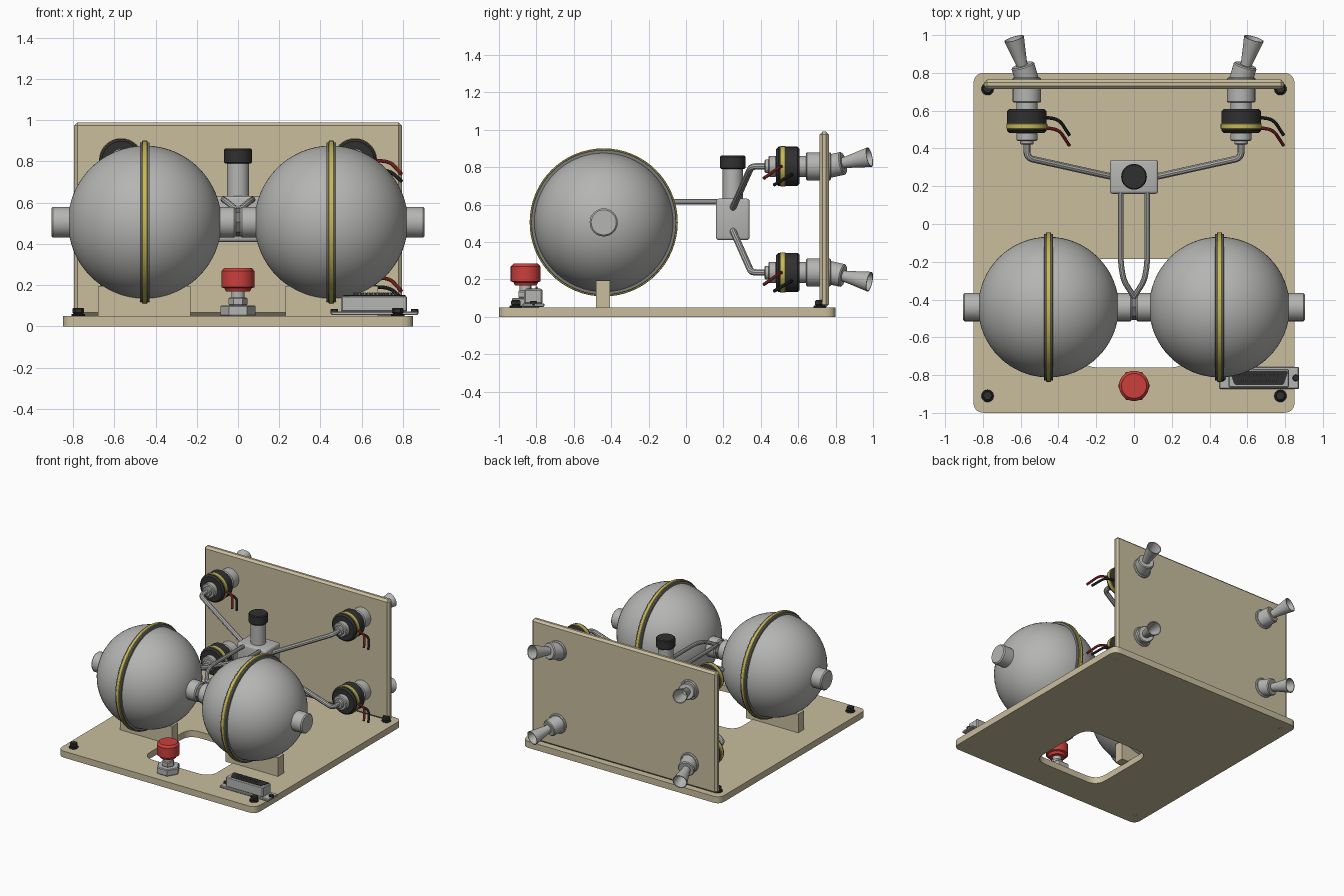
import bpy, bmesh, math
from mathutils import Vector

cube = bpy.data.objects.get("Cube")
if cube:
    bpy.data.objects.remove(cube, do_unlink=True)


def material(name, rgb):
    m = bpy.data.materials.new(name)
    m.use_nodes = True
    m.diffuse_color = (*rgb, 1)
    m.node_tree.nodes["Principled BSDF"].inputs["Base Color"].default_value = (*rgb, 1)
    return m


TAN = material("tan board", (.58, .51, .34))
GREY = material("light metal", (.46, .46, .45))
STEEL = material("dark steel", (.2, .2, .2))
YELLOW = material("yellow band", (.56, .48, .1))
BLACK = material("black plastic", (.03, .03, .03))
RED = material("red knob", (.6, .05, .045))
WIRE = material("red wire", (.35, .03, .025))


def finish(name, bm, mat, loc=(0, 0, 0), rot=None):
    bmesh.ops.remove_doubles(bm, verts=bm.verts, dist=1e-5)
    bmesh.ops.recalc_face_normals(bm, faces=bm.faces)
    for f in bm.faces:
        f.smooth = True
    for e in bm.edges:
        e.smooth = e.calc_face_angle(0) < math.radians(32)
    me = bpy.data.meshes.new(name)
    bm.to_mesh(me)
    bm.free()
    me.materials.append(mat)
    ob = bpy.data.objects.new(name, me)
    ob.location = loc
    if rot:
        ob.rotation_mode = 'QUATERNION'
        ob.rotation_quaternion = rot
    bpy.context.collection.objects.link(ob)
    return ob


def lathe(name, profile, mat, loc, axis=(0, 0, 1), n=32):
    """Spin (radius, height) points about an axis."""
    bm = bmesh.new()
    rings = [[bm.verts.new((r * math.cos(math.tau * i / n), r * math.sin(math.tau * i / n), h))
              for i in range(n)] for r, h in profile]
    for a, b in zip(rings, rings[1:]):
        for i in range(n):
            j = (i + 1) % n
            bm.faces.new((a[i], a[j], b[j], b[i]))
    return finish(name, bm, mat, loc, Vector(axis).to_track_quat('Z', 'Y'))


def drum(name, r, h0, h1, mat, loc, axis=(0, 0, 1), bev=.006, n=32):
    pts = [(0, h0), (r - bev, h0), (r, h0 + bev), (r, h1 - bev), (r - bev, h1), (0, h1)]
    return lathe(name, pts, mat, loc, axis, n)


def box(name, lo, hi, mat, bev=0, seg=1):
    bm = bmesh.new()
    bmesh.ops.create_cube(bm, size=1)
    for v in bm.verts:
        v.co = [lo[i] + (v.co[i] + .5) * (hi[i] - lo[i]) for i in range(3)]
    if bev:
        bmesh.ops.bevel(bm, geom=bm.edges[:], offset=bev, segments=seg,
                        affect='EDGES', profile=.5)
    return finish(name, bm, mat)


def rounded(points, d, closed=False, steps=6):
    """Replace each corner of a path by a quadratic arc."""
    pts = [Vector(p) for p in points]
    out = []
    for i, p in enumerate(pts):
        if not closed and i in (0, len(pts) - 1):
            out.append(p)
            continue
        a, b = pts[i - 1], pts[(i + 1) % len(pts)]
        a, b = p + (a - p).normalized() * d, p + (b - p).normalized() * d
        for k in range(steps + 1):
            t = k / steps
            out.append(a * (1 - t) ** 2 + p * 2 * t * (1 - t) + b * t * t)
    return out


def curve_part(name, paths, mat, loc=(0, 0, 0), closed=False, **settings):
    cu = bpy.data.curves.new(name, 'CURVE')
    for key, value in settings.items():
        setattr(cu, key, value)
    for path in paths:
        sp = cu.splines.new('POLY')
        sp.points.add(len(path) - 1)
        for q, p in zip(sp.points, path):
            q.co = (*p, 1)
        sp.use_cyclic_u = closed
    tmp = bpy.data.objects.new(name + " path", cu)
    bpy.context.collection.objects.link(tmp)
    dg = bpy.context.evaluated_depsgraph_get()
    me = bpy.data.meshes.new_from_object(tmp.evaluated_get(dg))
    bm = bmesh.new()
    bm.from_mesh(me)
    bpy.data.objects.remove(tmp, do_unlink=True)
    bpy.data.meshes.remove(me)
    return finish(name, bm, mat, loc)


def tube(name, points, r, mat, d=.04):
    return curve_part(name, [rounded(points, d)], mat, dimensions='3D', bevel_depth=r,
                      bevel_resolution=3, use_fill_caps=True)


def rect(x, y0, y1):
    return [(-x, y0, 0), (x, y0, 0), (x, y1, 0), (-x, y1, 0)]


# Base board with its opening, and the upright board
curve_part("base_board", [rounded(rect(.85, -1, .8), .06, True),
                          rounded(rect(.29, -.76, -.185), .1, True)],
           TAN, (0, 0, .025), True, dimensions='2D', fill_mode='BOTH', extrude=.025)
box("back_board", (-.795, .714, .05), (.795, .764, .99), TAN, .016)

# Corner bolts
for x in (-.775, .775):
    for y in (-.91, .715):
        drum("bolt_washer", .033, .05, .06, BLACK, (x, y, 0), bev=.002, n=20)
        drum("bolt_head", .029, .06, .09, BLACK, (x, y, 0), n=6)
        drum("bolt_end", .018, -.001, .01, GREY, (x, y, 0), bev=0, n=16)

# Round tanks with banded seams, supports and ports
TY, TZ, TR = -.44, .505, .372
for s, side in ((1, "left"), (-1, "right")):
    c, out = (s * .4525, TY, TZ), (s, 0, 0)
    arc = [(TR * math.sin(math.pi * i / 32), -TR * math.cos(math.pi * i / 32)) for i in range(33)]
    lathe(side + "_tank", arc, GREY, c, out, 64)
    for h in (-.018, .018):
        drum(side + "_tank_flange", .388, h - .006, h + .006, STEEL, c, out, .002, 64)
    drum(side + "_tank_band", .396, -.013, .013, YELLOW, c, out, .003, 64)
    drum(side + "_outer_port", .075, .3, .4525, GREY, c, out, .008)
    drum(side + "_inner_port", .075, -.442, -.3, GREY, c, out, .008)
    box(side + "_tank_support", (min(s * .23, s * .68), -.48, .045),
        (max(s * .23, s * .68), -.407, .195), TAN)
    # Feed pipe from the manifold to the tank joint
    tube(side + "_feed_pipe", [(s * .07, .18, .615), (s * .07, -.21, .615),
                               (s * .055, -.3, .605), (0, -.385, .56)], .015, GREY)
drum("tank_joint", .068, -.02, .02, STEEL, (0, TY, TZ), (1, 0, 0), n=8)

# Manifold block and capped valve
box("manifold", (-.128, .16, .41), (.128, .34, .632), GREY, .015, 3)
drum("valve_stem", .054, .62, .8, GREY, (0, .25, 0))
drum("valve_cap", .068, .79, .862, BLACK, (0, .25, 0))

# Four thrusters
TX = .567
for sx in (-1, 1):
    for sz, z in ((1, .805), (-1, .237)):
        o, back = (sx * TX, 0, z), (0, 1, 0)
        tag = ("upper_" if sz > 0 else "lower_") + ("left_" if sx > 0 else "right_")
        drum(tag + "inlet", .036, .42, .45, GREY, o, back)
        drum(tag + "front_collar", .056, .44, .485, GREY, o, back)
        drum(tag + "motor", .105, .482, .608, BLACK, o, back, .012)
        drum(tag + "motor_band", .108, .503, .533, YELLOW, o, back, .003)
        drum(tag + "neck", .056, .6, .65, GREY, o, back)
        drum(tag + "barrel", .075, .642, .775, GREY, o, back)
        # Tilted collar and open flared nozzle
        tilt = (sx * .3, 1, sz * .22)
        drum(tag + "nozzle_collar", .062, -.03, .082, GREY, (sx * TX, .765, z), tilt)
        lathe(tag + "nozzle", [(0, 0), (.028, 0), (.03, .03), (.04, .09), (.054, .17),
                               (.048, .17), (.034, .09), (.02, .04), (0, .04)], GREY,
              (sx * (TX + .02), .822, z + sz * .014), tilt)
        # Supply pipe to the manifold
        tube(tag + "supply_pipe", [(sx * TX, .44, z), (sx * TX, .35, z),
                                   (sx * .115, .25, .522 + sz * .06)], .018, GREY, .035)
        # Wire pair, always leaving on the same side
        for label, y, dz, drop, mat in (("black_wire", .565, -.045, .1, BLACK),
                                        ("red_wire", .51, 0, .065, WIRE)):
            x = sx * TX
            tube(tag + label, [(x + .09, y, z + dz), (x + .17, y - .01, z + dz - .005),
                               (x + .225, y - .095, z - drop)], .009, mat)

# Red knob on its stem and hex nut
K = (0, -.857, 0)
drum("knob_nut", .086, .05, .102, GREY, K, n=6)
drum("knob_stem", .046, .1, .14, GREY, K, n=6)
drum("knob_shaft", .032, .13, .19, GREY, K)
lathe("knob", [(0, .168), (.058, .168), (.066, .185), (.08, .19), (.08, .268),
               (.066, .284), (0, .284)], RED, K)

# Multi-pin connector
CX, CY = .662, -.815
box("connector_flange", (.452, -.873, .054), (.873, -.757, .072), GREY, .004)
box("connector_body", (.5, -.865, .07), (.82, -.768, .148), GREY, .006)
insert = curve_part("connector_insert", [rounded([(-.155, .038, 0), (.155, .038, 0),
                    (.13, -.038, 0), (-.13, -.038, 0)], .015, True)], BLACK,
                    (CX, CY, .148), True, dimensions='2D', fill_mode='BOTH', extrude=.003)
for row, count in ((-1, 9), (1, 10)):
    for i in range(count):
        drum("connector_pin", .005, .148, .163, STEEL,
             (CX + (i - (count - 1) / 2) * .022, CY + row * .015, 0), bev=.001, n=8)
for x in (.468, .857):
    drum("connector_screw", .018, .06, .085, BLACK, (x, CY, 0), bev=.003, n=12)
